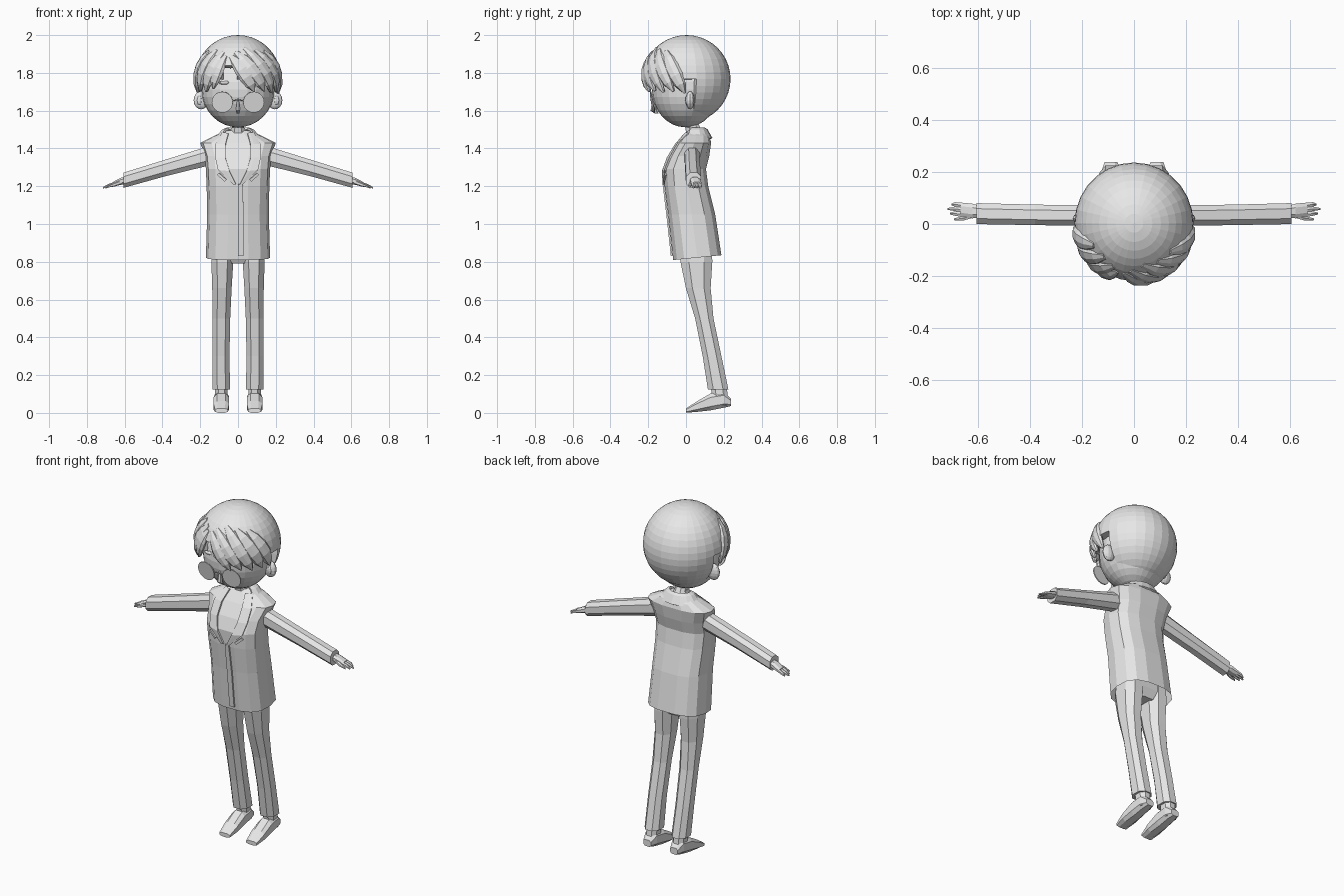
import bpy, bmesh, math
from mathutils import Vector, Matrix

if "Cube" in bpy.data.objects:
    bpy.data.objects.remove(bpy.data.objects["Cube"], do_unlink=True)

GREY = (0.8, 0.8, 0.8, 1)
mat = bpy.data.materials.new("plain grey")
mat.use_nodes = True
mat.diffuse_color = GREY
mat.node_tree.nodes["Principled BSDF"].inputs["Base Color"].default_value = GREY


def finish(name, bm):
    bmesh.ops.recalc_face_normals(bm, faces=bm.faces)
    mesh = bpy.data.meshes.new(name)
    bm.to_mesh(mesh)
    bm.free()
    mesh.materials.append(mat)
    ob = bpy.data.objects.new(name, mesh)
    bpy.context.collection.objects.link(ob)
    return ob


def skin(name, rings, start=True, end=True):
    """Join closed rings of points into one surface."""
    bm = bmesh.new()
    vs = [[bm.verts.new(p) for p in r] for r in rings]
    n = len(rings[0])
    for a, b in zip(vs, vs[1:]):
        for i in range(n):
            j = (i + 1) % n
            bm.faces.new((a[i], a[j], b[j], b[i]))
    if start:
        bm.faces.new(vs[0])
    if end:
        bm.faces.new(vs[-1])
    return finish(name, bm)


def ring(center, axis, ru, rv, n, power, turn):
    u, v = [k for k in range(3) if k != axis]
    pts = []
    for i in range(n):
        a = math.tau * (i + turn) / n
        p = Vector(center)
        p[u] += ru * math.copysign(abs(math.cos(a)) ** power, math.cos(a))
        p[v] += rv * math.copysign(abs(math.sin(a)) ** power, math.sin(a))
        pts.append(p)
    return pts


def loft(name, sections, axis=2, n=8, power=0.85, turn=0.5, **caps):
    """Sections are x, y, z, then the two half widths across the axis."""
    return skin(name, [ring(s[:3], axis, s[3], s[4], n, power, turn)
                       for s in sections], **caps)


def ball(name, loc, size, u=20, v=14):
    bm = bmesh.new()
    bmesh.ops.create_uvsphere(bm, u_segments=u, v_segments=v, radius=1)
    bmesh.ops.transform(bm, verts=bm.verts,
                        matrix=Matrix.Translation(loc) @ Matrix.Diagonal((*size, 1)))
    return finish(name, bm)


def solidify(ob, thickness, offset=-1):
    m = ob.modifiers.new("thickness", "SOLIDIFY")
    m.thickness, m.offset = thickness, offset


# Jacket body: height, half width, front, back
body = [(.82, .17, -.07, .19), (1.05, .163, -.096, .157), (1.2, .166, -.115, .12),
        (1.29, .17, -.12, .108), (1.36, .176, -.092, .125), (1.43, .2, -.045, .135),
        (1.465, .13, -.015, .125), (1.495, .06, .01, .1)]
rings = [ring((0, (f + b) / 2, z), 2, w, (b - f) / 2, 14, .75, 0) for z, w, f, b in body]
for p in rings[0]:
    p.z += p.y * .1 - .004
jacket = skin("jacket", rings, start=False)
bpy.context.view_layer.update()


def on_front(x, z, lift=.006):
    hit, p, _, _ = jacket.ray_cast((x, -1, z), (0, 1, 0))
    return Vector((x, (p.y if hit else 0) - lift, z))


def front_plate(name, inner, outer, sx):
    """Thin strip laid on the chest between two edges of x, z points."""
    bm = bmesh.new()
    rows = []
    for (xa, za), (xb, zb) in zip(inner, outer):
        rows.append([bm.verts.new(on_front(sx * (xa + (xb - xa) * t / 3),
                                           za + (zb - za) * t / 3)) for t in range(4)])
    for a, b in zip(rows, rows[1:]):
        for i in range(3):
            bm.faces.new((a[i], a[i + 1], b[i + 1], b[i]))
    solidify(finish(name, bm), .009, 0)


# Collar band, open at the throat
bm = bmesh.new()
cols = []
for i in range(11):
    a = math.radians(-35 + 25 * i)
    cols.append([bm.verts.new((r * math.cos(a), .055 + d * math.sin(a), z))
                 for r, d, z in ((.062, .045, 1.51), (.085, .06, 1.5), (.125, .085, 1.455))])
for a, b in zip(cols, cols[1:]):
    for i in range(2):
        bm.faces.new((a[i], b[i], b[i + 1], a[i + 1]))
solidify(finish("collar", bm), .01)

loft("neck", [(0, .07, 1.46, .036, .036), (0, .02, 1.55, .034, .036)])
loft("shirt_collar", [(0, .05, 1.47, .05, .05), (0, .035, 1.51, .038, .042)])
loft("hips", [(0, .06, .79, .07, .06), (0, .055, .84, .13, .085), (0, .05, .94, .14, .09)])

for side, sx in (("left", 1), ("right", -1)):
    # Lapels, placket and pocket
    front_plate(side + "_lapel",
                [(.05, 1.48), (.066, 1.42), (.066, 1.35), (.045, 1.28), (.01, 1.21)],
                [(.085, 1.48), (.12, 1.42), (.12, 1.35), (.105, 1.285), (.025, 1.21)], sx)
    front_plate(side + "_pocket", [(.06, 1.235), (.1, 1.27)], [(.07, 1.225), (.11, 1.26)], sx)
    if sx > 0:
        front_plate("placket", [(0, .83), (0, 1.04), (0, 1.21)],
                    [(.03, .83), (.03, 1.04), (.025, 1.21)], sx)

    # Arm and hand
    loft(side + "_sleeve", [(sx * .15, .032, 1.362, .042, .055),
                            (sx * .38, .035, 1.298, .042, .047),
                            (sx * .605, .04, 1.232, .043, .043)], axis=0)
    loft(side + "_palm", [(sx * .58, .045, 1.235, .022, .02),
                          (sx * .62, .05, 1.226, .03, .02),
                          (sx * .665, .056, 1.21, .028, .012)], axis=0)
    for k, (y, tip) in enumerate(((.075, .7), (.058, .715), (.04, .705))):
        loft(f"{side}_finger_{k}", [(sx * .65, y - .004, 1.214, .011, .01),
                                    (sx * .685, y, 1.203, .01, .009),
                                    (sx * tip, y, 1.192, .004, .004)], axis=0, n=6)
    loft(side + "_thumb", [(sx * .615, .035, 1.222, .012, .012),
                           (sx * .655, .022, 1.208, .01, .01),
                           (sx * .69, .018, 1.197, .004, .004)], axis=0, n=6)

    # Leg and foot
    loft(side + "_trouser_leg", [(sx * .08, .055, .92, .06, .088),
                                 (sx * .083, .055, .8, .062, .09),
                                 (sx * .085, .065, .66, .055, .07),
                                 (sx * .088, .097, .5, .05, .052),
                                 (sx * .09, .138, .3, .048, .053),
                                 (sx * .088, .17, .125, .049, .058)])
    loft(side + "_ankle", [(sx * .088, .185, .04, .036, .045),
                           (sx * .088, .172, .15, .036, .045)])
    loft(side + "_foot", [(sx * .088, .238, .055, .026, .02),
                          (sx * .088, .2, .07, .04, .045),
                          (sx * .088, .13, .058, .043, .047),
                          (sx * .088, .06, .034, .044, .03),
                          (sx * .088, .0, .012, .036, .012)], axis=1, power=.7)

    # Ear, brow and eyeglass lens
    ball(side + "_ear", (sx * .195, .022, 1.655), (.04, .023, .048), 12, 8)
    ball(side + "_inner_ear", (sx * .205, .004, 1.655), (.016, .008, .024), 8, 6)
    ball(side + "_brow", (sx * .072, -.165, 1.748), (.034, .01, .01), 10, 6)
    bm = bmesh.new()
    bmesh.ops.create_cone(bm, cap_ends=True, segments=24, radius1=.056, radius2=.056, depth=.006)
    bmesh.ops.transform(bm, verts=bm.verts, matrix=Matrix.Translation((sx * .083, -.177, 1.645))
                        @ Matrix.Rotation(sx * .1, 4, "Z")
                        @ Matrix.Rotation(math.radians(100), 4, "X"))
    finish(side + "_lens", bm)

# Head, nose and eyeglass bridge
ball("head", (0, -.002, 1.712), (.193, .178, .2), 24, 16)
loft("nose", [(0, -.155, 1.585, .008, .01), (0, -.17, 1.6, .013, .018),
              (0, -.168, 1.665, .005, .008)], n=6)
loft("bridge", [(-.032, -.182, 1.652, .003, .003), (0, -.188, 1.658, .003, .003),
                (.032, -.182, 1.652, .003, .003)], axis=0, n=6)

# Hair cap, cut away around the face
bm = bmesh.new()
bmesh.ops.create_uvsphere(bm, u_segments=28, v_segments=20, radius=1)
bmesh.ops.transform(bm, verts=bm.verts, matrix=Matrix.Translation((0, .003, 1.768))
                    @ Matrix.Diagonal((.228, .233, .232, 1)))
gone = []
for f in bm.faces:
    c = f.calc_center_median()
    if (c.y < .035 and c.z < 1.76) or (c.y < 0 and abs(c.x + .065) < .05 and c.z < 1.85):
        gone.append(f)
bmesh.ops.delete(bm, geom=gone, context="FACES")
solidify(finish("hair_cap", bm), .04)


def scalp(az, el, r):
    az, el = math.radians(az), math.radians(el)
    return Vector((r * math.sin(az) * math.cos(el), -r * math.cos(az) * math.cos(el),
                   1.77 + r * math.sin(el)))


# Fringe locks: start turn, start rise, end turn, end rise, half width
locks = [(-12, 32, 24, -18, .04), (-4, 38, 40, -17, .042), (12, 45, 56, -19, .042),
         (32, 42, 72, -18, .04), (52, 40, 88, -20, .04),
         (-20, 32, -37, -14, .034), (-26, 38, -52, -18, .04),
         (-42, 42, -68, -17, .04), (-62, 40, -86, -19, .04)]
taper = (.35, .8, 1, 1, .75, .12)
for k, (a0, e0, a1, e1, w) in enumerate(locks):
    path = []
    for i in range(6):
        t = i / 5
        path.append(scalp(a0 + (a1 - a0) * t ** .8, e0 + (e1 - e0) * t, .222))
    rings = []
    for i, p in enumerate(path):
        along = (path[min(i + 1, 5)] - path[max(i - 1, 0)]).normalized()
        out = (p - Vector((0, 0, 1.77))).normalized()
        across = along.cross(out).normalized()
        rings.append([p + across * math.cos(q) * w * taper[i]
                      + out * math.sin(q) * .02 * (.4 + .6 * taper[i])
                      for q in (math.tau * j / 8 for j in range(8))])
    skin(f"fringe_lock_{k}", rings)
